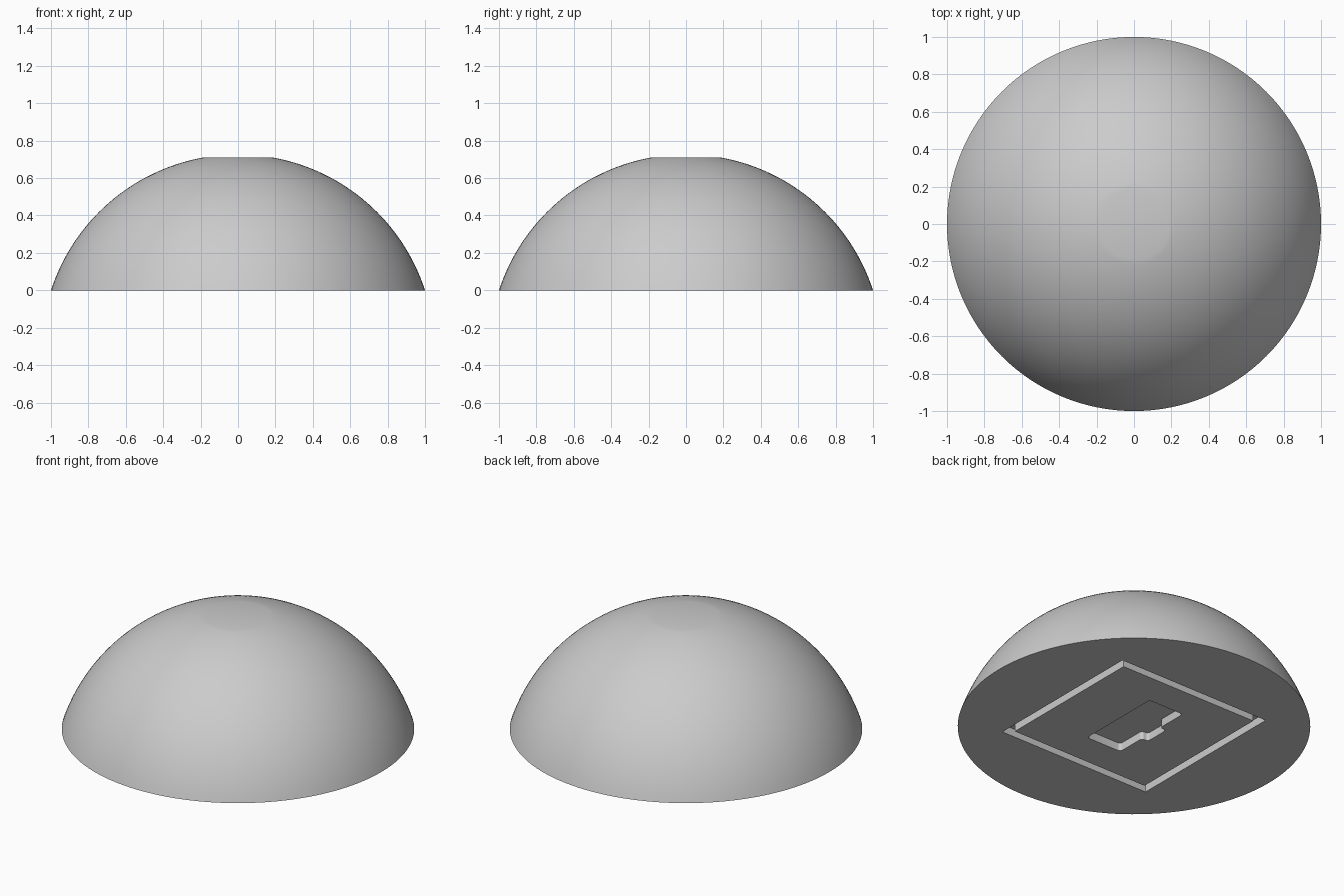
import bpy
import bmesh
import math

if "Cube" in bpy.data.objects:
    bpy.data.objects.remove(bpy.data.objects["Cube"], do_unlink=True)

SEGMENTS = 128
RINGS = 32
SINK = 0.325                     # sphere centre lies this far below the base
RADIUS = math.hypot(1, SINK)
TOP = 0.71                       # height of the slightly flattened crown
DEPTH = 0.05                     # depth of the recesses underneath

grey = bpy.data.materials.new("light grey")
grey.use_nodes = True
grey.diffuse_color = (0.6, 0.6, 0.6, 1)
grey.node_tree.nodes["Principled BSDF"].inputs["Base Color"].default_value = (0.6, 0.6, 0.6, 1)


def finish(bm, name):
    bmesh.ops.recalc_face_normals(bm, faces=bm.faces)
    mesh = bpy.data.meshes.new(name)
    bm.to_mesh(mesh)
    bm.free()
    mesh.materials.append(grey)
    obj = bpy.data.objects.new(name, mesh)
    bpy.context.collection.objects.link(obj)
    return obj


def bridge(bm, a, b):
    for i in range(len(a)):
        j = (i + 1) % len(a)
        bm.faces.new((a[i], a[j], b[j], b[i]))


def loop(bm, points, z):
    return [bm.verts.new((x, y, z)) for x, y in points]


def square(half):
    return [(-half, -half), (half, -half), (half, half), (-half, half)]


def rounded(points, radius, steps=6):
    """Round every corner of a closed right-angled outline."""
    out = []
    for i, (x, y) in enumerate(points):
        (px, py), (nx, ny) = points[i - 1], points[(i + 1) % len(points)]
        lp, ln = math.hypot(px - x, py - y), math.hypot(nx - x, ny - y)
        ax, ay = (px - x) / lp * radius, (py - y) / lp * radius
        bx, by = (nx - x) / ln * radius, (ny - y) / ln * radius
        for k in range(steps + 1):
            t = math.pi / 2 * k / steps
            p, q = 1 - math.sin(t), 1 - math.cos(t)
            out.append((x + ax * p + bx * q, y + ay * p + by * q))
    return out


# Dome: stacked rings along a spherical arc, closed by flat caps
bm = bmesh.new()
low, high = math.asin(SINK / RADIUS), math.asin((TOP + SINK) / RADIUS)
rings = []
for i in range(RINGS + 1):
    a = low + (high - low) * i / RINGS
    r, z = RADIUS * math.cos(a), RADIUS * math.sin(a) - SINK
    circle = [(r * math.cos(math.tau * k / SEGMENTS), r * math.sin(math.tau * k / SEGMENTS))
              for k in range(SEGMENTS)]
    rings.append(loop(bm, circle, z))
for a, b in zip(rings, rings[1:]):
    bridge(bm, a, b)
bm.faces.new(rings[0])
bm.faces.new(rings[-1])
dome = finish(bm, "dome")

# Cutter for the square groove in the base
bm = bmesh.new()
loops = [loop(bm, square(h), z) for h, z in
         ((0.53, -DEPTH), (0.53, DEPTH), (0.48, DEPTH), (0.48, -DEPTH))]
for i in range(4):
    bridge(bm, loops[i], loops[(i + 1) % 4])
groove = finish(bm, "groove_cutter")

# Cutter for the central pocket: a rounded slot with a small side tab
outline = [(0.12, -0.27), (0.12, 0.28), (-0.125, 0.28), (-0.125, 0.08),
           (-0.17, 0.08), (-0.17, -0.08), (-0.125, -0.08), (-0.125, -0.27)]
shape = rounded(outline, 0.02)
bm = bmesh.new()
lower, upper = loop(bm, shape, -DEPTH), loop(bm, shape, DEPTH)
bridge(bm, lower, upper)
bm.faces.new(lower)
bm.faces.new(upper)
pocket = finish(bm, "pocket_cutter")

# Cut both recesses and drop the cutters
bpy.context.view_layer.objects.active = dome
dome.select_set(True)
for cutter in (groove, pocket):
    cutter.hide_render = True
    cut = dome.modifiers.new("recess", 'BOOLEAN')
    cut.operation = 'DIFFERENCE'
    cut.solver = 'EXACT'
    cut.object = cutter
    bpy.ops.object.modifier_apply(modifier=cut.name)
    bpy.data.objects.remove(cutter, do_unlink=True)

bpy.ops.object.shade_smooth_by_angle(angle=math.radians(30))
